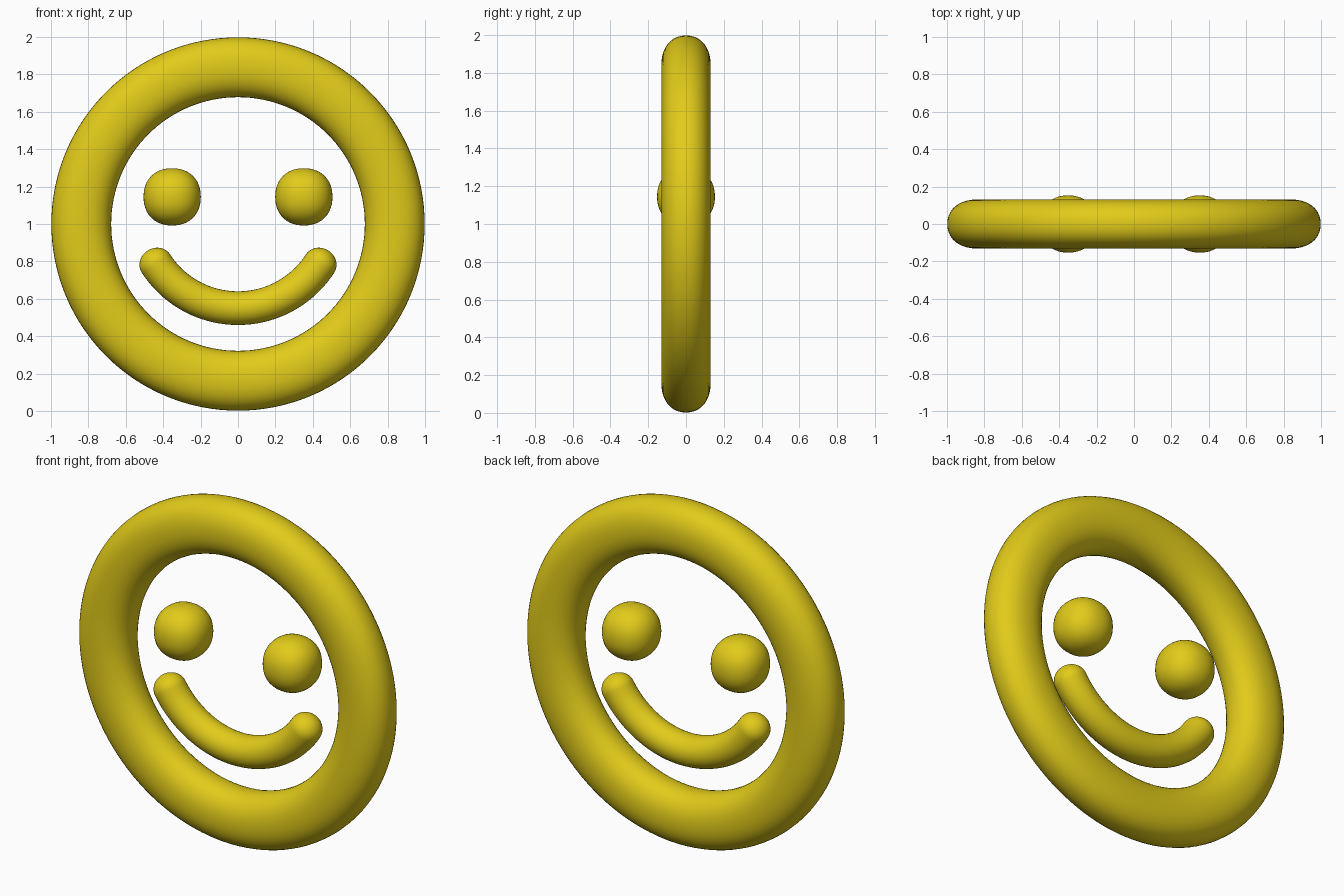
import bpy, bmesh
from math import sin, cos, pi, radians, copysign
from mathutils import Vector

if "Cube" in bpy.data.objects:
    bpy.data.objects.remove(bpy.data.objects["Cube"])

yellow = bpy.data.materials.new("yellow")
yellow.diffuse_color = (0.76, 0.6, 0.01, 1)
yellow.use_nodes = True
yellow.node_tree.nodes["Principled BSDF"].inputs["Base Color"].default_value = yellow.diffuse_color


def finish(name, bm):
    bmesh.ops.recalc_face_normals(bm, faces=bm.faces)
    for f in bm.faces:
        f.smooth = True
    me = bpy.data.meshes.new(name)
    bm.to_mesh(me)
    bm.free()
    me.materials.append(yellow)
    ob = bpy.data.objects.new(name, me)
    bpy.context.collection.objects.link(ob)
    return ob


def power(v, p):
    return copysign(abs(v) ** (2 / p), v)


def sweep(name, frames, closed, sides=40, p=2.0):
    """Loft oval sections; a frame is (centre, outward axis, radial half, depth half)."""
    bm = bmesh.new()
    rings = []
    for c, out, a, b in frames:
        rings.append([bm.verts.new(c + out * (a * power(cos(t), p))
                                   + Vector((0, b * power(sin(t), p), 0)))
                      for t in (2 * pi * k / sides for k in range(sides))])
    n = len(rings)
    for i in range(n if closed else n - 1):
        r, s = rings[i], rings[(i + 1) % n]
        for k in range(sides):
            m = (k + 1) % sides
            bm.faces.new((r[k], r[m], s[m], s[k]))
    if not closed:
        bm.faces.new(rings[0])
        bm.faces.new(rings[-1])
    return finish(name, bm)


# Face outline ring, slightly squared oval section
frames = []
for i in range(128):
    t = 2 * pi * i / 128
    out = Vector((cos(t), 0, sin(t)))
    frames.append((Vector((0, 0, 1)) + out * 0.838, out, 0.16, 0.131))
sweep("face_ring", frames, True, p=2.2)

# Smiling mouth: arc tube with rounded ends
R, r, cap, end = 0.523, 0.09, 0.083, radians(57)
centre = Vector((0, 0, 1.073))


def mouth_frame(a, along, size):
    out = Vector((sin(a), 0, -cos(a)))
    tangent = Vector((cos(a), 0, sin(a)))
    return (centre + out * R + tangent * along, out, size, size)


caps = [(cap * sin(u), r * cos(u)) for u in (radians(88) * k / 12 for k in range(1, 13))]
frames = [mouth_frame(-end, -d, s) for d, s in reversed(caps)]
frames += [mouth_frame(-end + 2 * end * i / 48, 0, r) for i in range(49)]
frames += [mouth_frame(end, d, s) for d, s in caps]
sweep("mouth", frames, False, sides=32)

# Eyes: slightly squared balls
for side, x in (("left", -0.352), ("right", 0.352)):
    bm = bmesh.new()
    bmesh.ops.create_uvsphere(bm, u_segments=40, v_segments=24, radius=1)
    p = 2.2
    for v in bm.verts:
        k = sum(abs(c) ** p for c in v.co) ** (-1 / p)
        v.co = v.co * k * 0.153 + Vector((x, 0, 1.145))
    finish(side + "_eye", bm)
